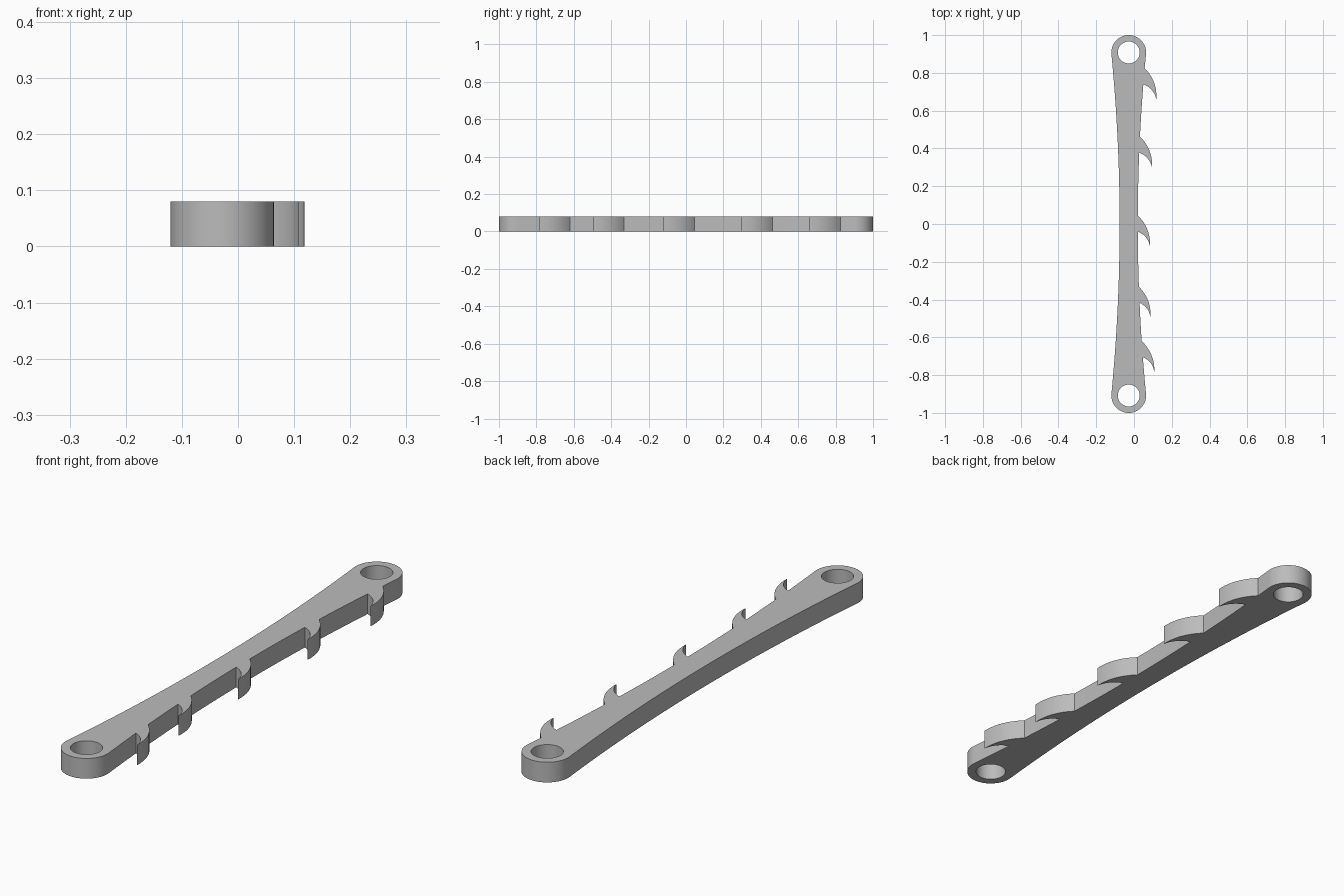
import bpy
from math import cos, sin, pi, radians
from mathutils import Vector

cube = bpy.data.objects.get("Cube")
if cube:
    bpy.data.objects.remove(cube, do_unlink=True)

AXIS = -0.028          # centre line of the bar
END_Y = 0.908          # centre of the rounded ends
END_R = 0.092
HOLE_R = 0.058
WAIST = 0.048          # half width at the middle
THICK = 0.08
TANGENT = 0.1          # angle at which the end circles meet the sides
SIDE_Y = END_Y - END_R * sin(TANGENT)
SIDE_X = END_R * cos(TANGENT)

grey = bpy.data.materials.new("plain grey")
grey.use_nodes = True
colour = (0.5, 0.5, 0.5, 1)
grey.diffuse_color = colour
grey.node_tree.nodes["Principled BSDF"].inputs["Base Color"].default_value = colour


def half_width(y):
    return WAIST + (SIDE_X - WAIST) * (y / SIDE_Y) ** 2


def side(y0, y1, sign, steps):
    ys = [y0 + (y1 - y0) * i / steps for i in range(steps + 1)]
    return [(AXIS + sign * half_width(y), y) for y in ys]


def bow(a, b, bulge, steps=10):
    """Shallow curve from a to b, bulging to the right of a-to-b."""
    a, b = Vector(a), Vector(b)
    d = (b - a).normalized()
    normal = Vector((d.y, -d.x))
    return [tuple(a.lerp(b, i / steps) + normal * bulge * 4 * (i / steps) * (1 - i / steps))
            for i in range(steps + 1)]


def arc(y, radius, start, end, steps):
    angles = [start + (end - start) * i / steps for i in range(steps + 1)]
    return [(AXIS + radius * cos(a), y + radius * sin(a)) for a in angles]


# Right side, front to back, with hooked barbs pointing to the front
outline = []
y = -SIDE_Y
for tip in [(0.108, -0.785), (0.087, -0.497), (0.085, -0.12), (0.096, 0.298), (0.118, 0.66)]:
    low, high = tip[1] + 0.08, tip[1] + 0.165
    outline += side(y, low, 1, 8)
    outline += bow(outline[-1], tip, -0.014)[1:]
    top = (AXIS + half_width(high), high)
    outline += bow(tip, top, 0.02)[1:-1]
    y = high
outline += side(y, SIDE_Y, 1, 4)

# Back end, left side, front end
outline += arc(END_Y, END_R, -TANGENT, pi + TANGENT, 40)[1:]
outline += side(SIDE_Y, -SIDE_Y, -1, 40)[1:]
outline += arc(-END_Y, END_R, pi - TANGENT, 2 * pi + TANGENT, 40)[1:-1]

# Filled outline with a hole at each end, extruded to thickness
curve = bpy.data.curves.new("bar_profile", "CURVE")
curve.dimensions = "2D"
curve.fill_mode = "BOTH"
curve.extrude = THICK / 2
holes = [arc(s * END_Y, HOLE_R, 0, 2 * pi, 48)[:-1] for s in (-1, 1)]
for loop in [outline] + holes:
    spline = curve.splines.new("POLY")
    spline.points.add(len(loop) - 1)
    for point, (px, py) in zip(spline.points, loop):
        point.co = (px, py, 0, 1)
    spline.use_cyclic_u = True

bar = bpy.data.objects.new("barbed_bar", curve)
bpy.context.collection.objects.link(bar)
bar.location.z = THICK / 2
bpy.ops.object.select_all(action="DESELECT")
bar.select_set(True)
bpy.context.view_layer.objects.active = bar
bpy.ops.object.convert(target="MESH")

# Weld the caps to the walls and shade
bar = bpy.context.view_layer.objects.active
bar.name = "barbed_bar"
bpy.ops.object.mode_set(mode="EDIT")
bpy.ops.mesh.select_all(action="SELECT")
bpy.ops.mesh.remove_doubles(threshold=0.0001)
bpy.ops.mesh.normals_make_consistent(inside=False)
bpy.ops.object.mode_set(mode="OBJECT")
bar.data.materials.clear()
bar.data.materials.append(grey)
bpy.ops.object.shade_smooth_by_angle(angle=radians(30))
